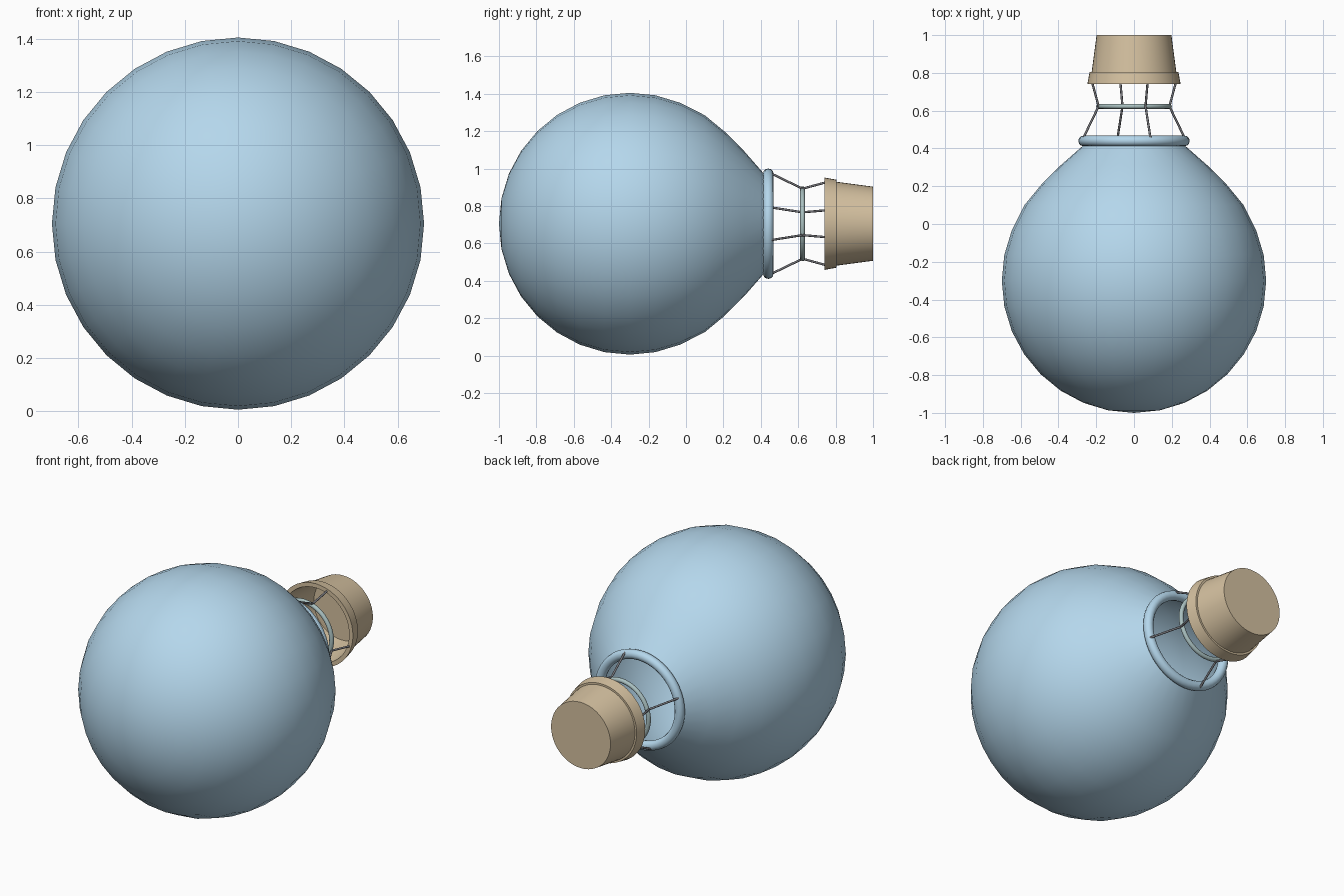
import bpy, math
from mathutils import Vector

if "Cube" in bpy.data.objects:
    bpy.data.objects.remove(bpy.data.objects["Cube"])

CZ = 0.705  # height of the long axis, which runs along y


def material(name, rgb):
    m = bpy.data.materials.new(name)
    m.diffuse_color = (*rgb, 1)
    m.use_nodes = True
    m.node_tree.nodes["Principled BSDF"].inputs["Base Color"].default_value = m.diffuse_color
    return m


BLUE = material("balloon_blue", (0.46, 0.68, 0.84))
TAN = material("basket_tan", (0.66, 0.53, 0.35))
TEAL = material("ring_teal", (0.40, 0.53, 0.53))
GREY = material("rope_grey", (0.2, 0.2, 0.22))


def make(name, verts, faces, mat, angle=35):
    me = bpy.data.meshes.new(name)
    me.from_pydata(verts, [], faces)
    me.materials.append(mat)
    ob = bpy.data.objects.new(name, me)
    bpy.context.collection.objects.link(ob)
    bpy.ops.object.select_all(action='DESELECT')
    ob.select_set(True)
    bpy.context.view_layer.objects.active = ob
    bpy.ops.object.shade_smooth_by_angle(angle=math.radians(angle))
    return ob


def lathe(name, profile, mat, n=32, closed=False):
    """Turn (y, radius) points around the long axis; radius 0 becomes a pole."""
    verts, rings, faces = [], [], []
    for y, r in profile:
        k = 1 if r == 0 else n
        rings.append([len(verts) + (i % k) for i in range(n)])
        for i in range(k):
            a = math.tau * i / n
            verts.append((r * math.cos(a), y, CZ + r * math.sin(a)))
    pairs = list(zip(rings, rings[1:]))
    if closed:
        pairs.append((rings[-1], rings[0]))
    for p, q in pairs:
        for i in range(n):
            j = (i + 1) % n
            f = list(dict.fromkeys((p[i], q[i], q[j], p[j])))
            faces.append(f)
    return make(name, verts, faces, mat)


def hoop(name, y, major, minor, mat, sides=12):
    pts = [(y + minor * math.sin(math.tau * i / sides),
            major + minor * math.cos(math.tau * i / sides)) for i in range(sides)]
    return lathe(name, pts, mat, 48, True)


def rod(name, a, b, r, mat, n=8):
    a, b = Vector(a), Vector(b)
    q = (b - a).to_track_quat('Z', 'Y')
    verts = [p + q @ Vector((r * math.cos(math.tau * i / n), r * math.sin(math.tau * i / n), 0))
             for p in (a, b) for i in range(n)]
    faces = [(i, (i + 1) % n, n + (i + 1) % n, n + i) for i in range(n)]
    faces += [tuple(range(n))[::-1], tuple(range(n, 2 * n))]
    return make(name, verts, faces, mat, 50)


# Envelope: a 32 x 16 sphere drawn out to an open mouth
step = math.pi / 16
profile = [(-1.0, 0)]
profile += [(-0.3 - 0.7 * math.cos(i * step), 0.7 * math.sin(i * step)) for i in range(1, 11)]
profile += [(0.1, 0.58), (0.207, 0.492), (0.312, 0.387), (0.425, 0.258)]
lathe("envelope", profile, BLUE)

# Hoops at the mouth and between the ropes
hoop("mouth_hoop", 0.44, 0.267, 0.028, BLUE)
hoop("rope_hoop", 0.623, 0.187, 0.013, TEAL)

# Hollow basket with a thicker rim
lathe("basket", [(1.0, 0), (1.0, 0.198), (0.805, 0.224), (0.805, 0.235), (0.74, 0.247),
                 (0.74, 0.222), (0.805, 0.21), (0.985, 0.185), (0.985, 0)], TAN, 48)

# Four ropes, each bent at the middle hoop
for k in range(4):
    a = math.radians(72 + 90 * k)
    pts = [(r * math.cos(a), y, CZ + r * math.sin(a))
           for y, r in ((0.45, 0.285), (0.623, 0.197), (0.76, 0.236))]
    rod(f"upper_rope_{k + 1}", pts[0], pts[1], 0.006, GREY)
    rod(f"lower_rope_{k + 1}", pts[1], pts[2], 0.006, GREY)
